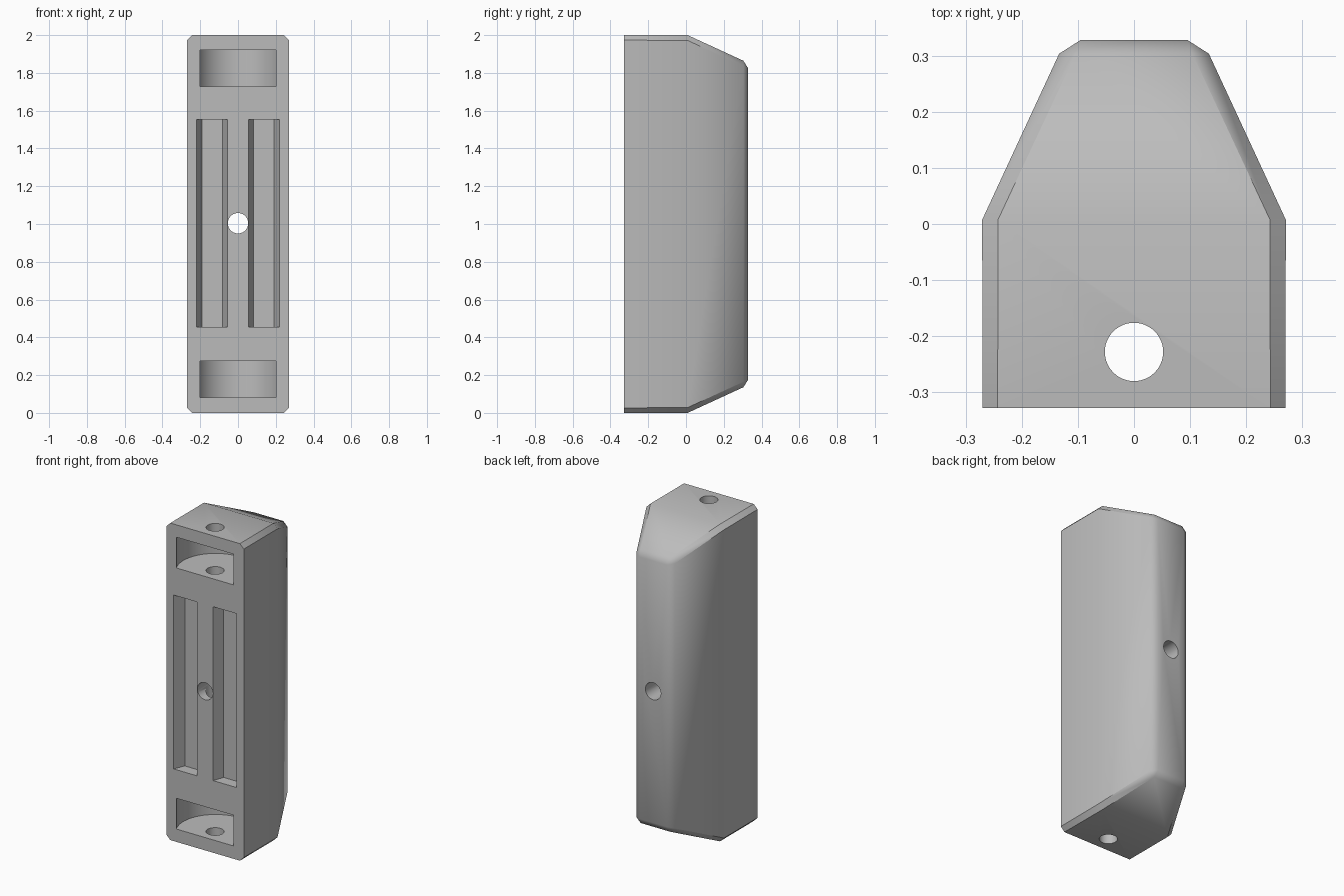
import bpy, bmesh, math
from mathutils import Matrix

cube = bpy.data.objects.get("Cube")
if cube:
    bpy.data.objects.remove(cube, do_unlink=True)

FRONT, KINK, BACK = -0.328, 0.01, 0.328

grey = bpy.data.materials.new("plain grey")
grey.use_nodes = True
colour = (0.5, 0.5, 0.5, 1)
grey.diffuse_color = colour
grey.node_tree.nodes["Principled BSDF"].inputs["Base Color"].default_value = colour


def make_object(name, bm):
    bmesh.ops.recalc_face_normals(bm, faces=bm.faces)
    mesh = bpy.data.meshes.new(name)
    bm.to_mesh(mesh)
    bm.free()
    mesh.materials.append(grey)
    obj = bpy.data.objects.new(name, mesh)
    bpy.context.collection.objects.link(obj)
    return obj


def loft(bm, rings):
    """Skin a closed solid through equal-length rings of points."""
    loops = [[bm.verts.new(p) for p in ring] for ring in rings]
    for a, b in zip(loops, loops[1:]):
        for i in range(len(a)):
            j = (i + 1) % len(a)
            bm.faces.new((a[i], a[j], b[j], b[i]))
    bm.faces.new(loops[0])
    bm.faces.new(loops[-1])


# Housing: straight front half, tapered back half, chamfered edges
bm = bmesh.new()
sections = [(FRONT, 0.27, 1.0), (KINK, 0.27, 1.0), (BACK, 0.122, 0.853)]
loft(bm, [[(x * w, y, 1 + z * h) for x, z in ((-1, -1), (1, -1), (1, 1), (-1, 1))]
          for y, w, h in sections])
edges = []
for e in bm.edges:
    ys = [v.co.y for v in e.verts]
    if abs(ys[0] - ys[1]) > 0.01 or min(ys) > 0.3:
        edges.append(e)
bmesh.ops.bevel(bm, geom=edges, offset=0.027, offset_type='OFFSET',
                segments=1, affect='EDGES')
housing = make_object("housing", bm)
cutters = []


def cut_cylinder(name, radius, length, location, sides, along_y=False):
    bm = bmesh.new()
    m = Matrix.Translation(location)
    if along_y:
        m = m @ Matrix.Rotation(math.pi / 2, 4, 'X')
    bmesh.ops.create_cone(bm, cap_ends=True, segments=sides, radius1=radius,
                          radius2=radius, depth=length, matrix=m)
    cutters.append(make_object(name, bm))


# Round pockets near both ends, opening through the front face
for label, z in (("lower", 0.178), ("upper", 1.825)):
    cut_cylinder(label + "_pocket_cutter", 0.226, 0.194, (0, FRONT + 0.105, z), 96)

# Tapered slots in the front face
for label, side in (("left", 1), ("right", -1)):
    bm = bmesh.new()
    d = 0.07
    outline = [(0.043, -d / 2), (0.232, -d / 2), (0.22, 0), (0.191, d), (0.081, d), (0.055, 0)]
    loft(bm, [[(side * x, FRONT + y, z) for x, y in outline] for z in (0.455, 1.552)])
    cutters.append(make_object(label + "_slot_cutter", bm))

# Long screw channel and central cross hole
cut_cylinder("channel_cutter", 0.052, 2.4, (0, -0.228, 1), 48)
cut_cylinder("cross_hole_cutter", 0.054, 1.0, (0, 0, 1.004), 48, along_y=True)

for cutter in cutters:
    mod = housing.modifiers.new(cutter.name, 'BOOLEAN')
    mod.operation = 'DIFFERENCE'
    mod.solver = 'EXACT'
    mod.object = cutter

# Bake the cuts, then drop the cutters
graph = bpy.context.evaluated_depsgraph_get()
baked = bpy.data.meshes.new_from_object(housing.evaluated_get(graph))
housing.modifiers.clear()
housing.data = baked
for cutter in cutters:
    bpy.data.objects.remove(cutter, do_unlink=True)

# Smooth shading with crisp chamfers
bpy.ops.object.select_all(action='DESELECT')
housing.select_set(True)
bpy.context.view_layer.objects.active = housing
bpy.ops.object.shade_smooth_by_angle(angle=math.radians(35))
